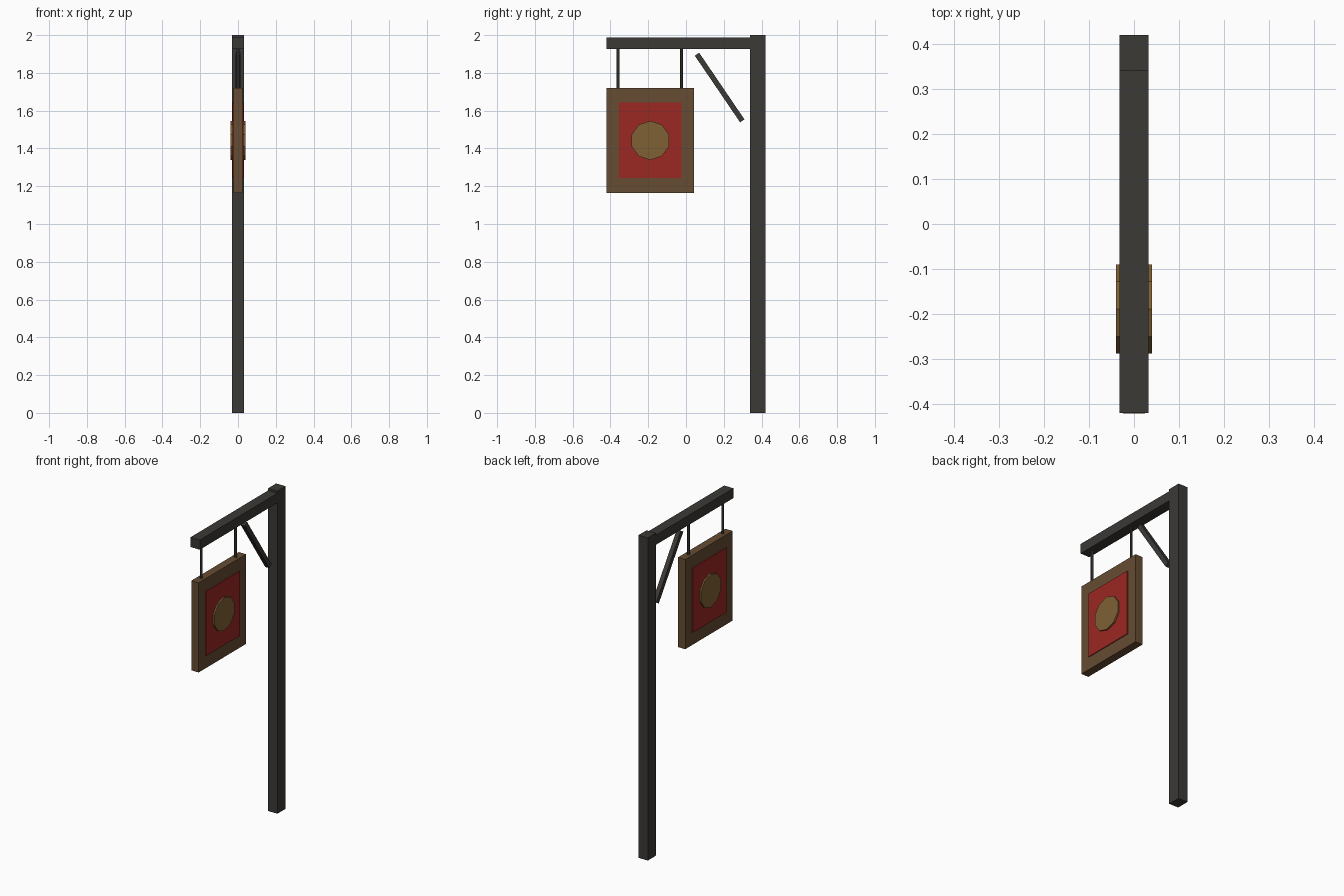
import bpy, math

if "Cube" in bpy.data.objects:
    bpy.data.objects.remove(bpy.data.objects["Cube"])


def material(name, rgb):
    m = bpy.data.materials.new(name)
    m.diffuse_color = (*rgb, 1)
    m.use_nodes = True
    m.node_tree.nodes["Principled BSDF"].inputs["Base Color"].default_value = m.diffuse_color
    return m


IRON = material("dark_iron", (0.045, 0.041, 0.037))
WOOD = material("brown_wood", (0.13, 0.072, 0.032))
RED = material("red_paint", (0.33, 0.021, 0.017))
GOLD = material("dull_gold", (0.21, 0.12, 0.035))


def finish(name, mat):
    ob = bpy.context.object
    ob.name = name
    ob.data.materials.append(mat)
    return ob


def box(name, loc, size, mat, tilt=0.0):
    bpy.ops.mesh.primitive_cube_add(size=1, location=loc, rotation=(tilt, 0, 0))
    bpy.context.object.scale = size
    return finish(name, mat)


def rod(name, loc, radius, depth, sides, mat, rot=(0, 0, 0)):
    bpy.ops.mesh.primitive_cylinder_add(vertices=sides, radius=radius, depth=depth,
                                        location=loc, rotation=rot)
    return finish(name, mat)


# Post and overhanging arm
box("post", (0, 0.38, 1.0), (0.064, 0.08, 2.0), IRON)
box("arm", (0, -0.04, 1.957), (0.064, 0.76, 0.06), IRON)

# Diagonal brace between arm and post
y0, z0, y1, z1 = 0.058, 1.899, 0.298, 1.546
box("brace", (0, (y0 + y1) / 2, (z0 + z1) / 2),
    (0.028, 0.028, math.hypot(y1 - y0, z1 - z0)), IRON, math.atan2(y1 - y0, z0 - z1))

# Hanging rods
for side, y in (("outer", -0.36), ("inner", -0.023)):
    rod(side + "_hanger", (0, y, 1.825), 0.008, 0.21, 6, IRON)

# Sign board, painted panel and round emblem, showing on both faces
CY, CZ = -0.189, 1.4425
box("board", (0, CY, CZ), (0.05, 0.464, 0.556), WOOD)
box("panel", (0, CY, CZ), (0.06, 0.331, 0.4), RED)
rod("disc", (0, CY, CZ), 0.1035, 0.079, 10, GOLD, (math.pi / 2, 0, math.pi / 2))
